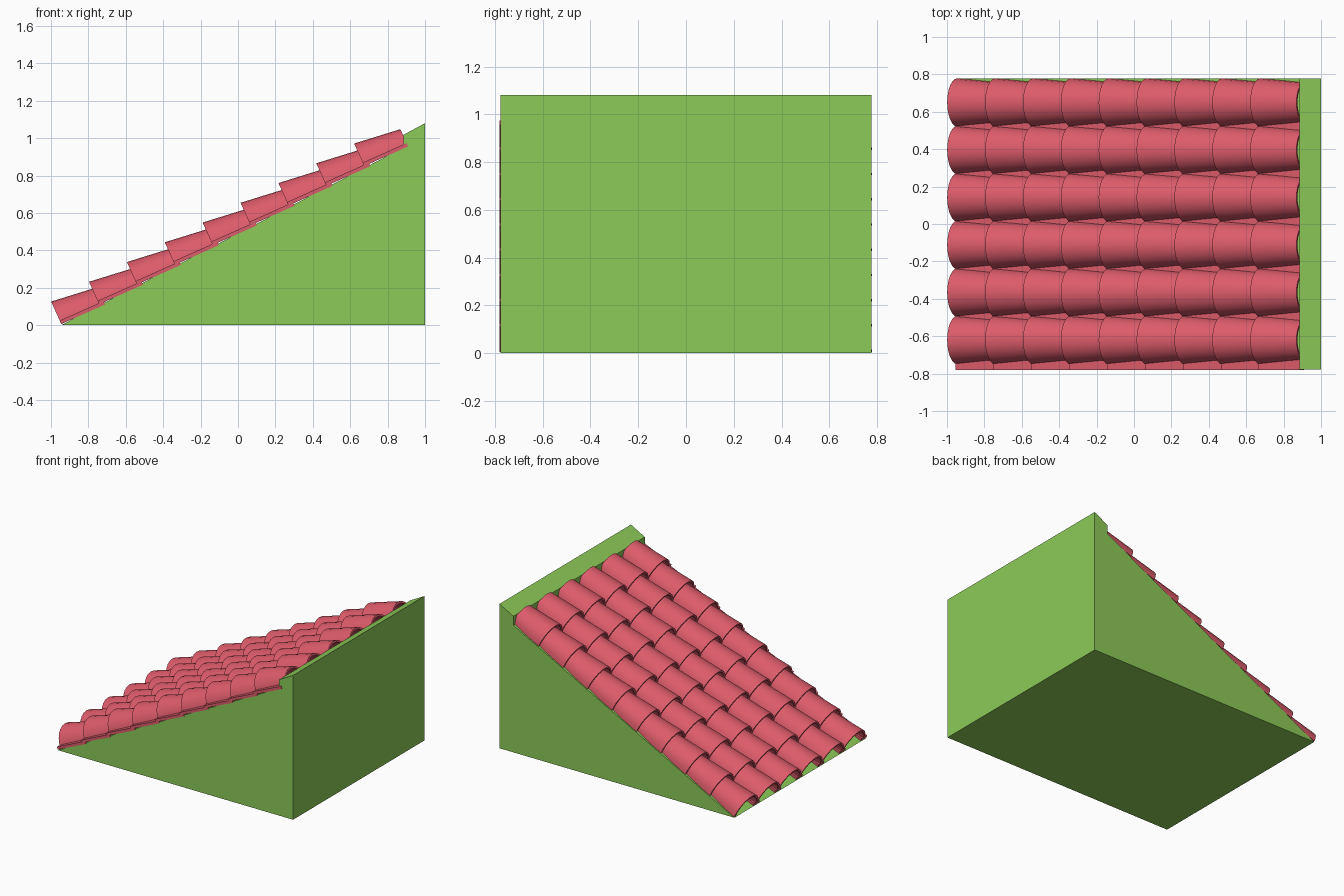
import bpy
import math
from mathutils import Vector

cube = bpy.data.objects.get("Cube")
if cube:
    bpy.data.objects.remove(cube, do_unlink=True)


def material(name, color):
    mat = bpy.data.materials.new(name)
    mat.use_nodes = True
    mat.diffuse_color = color
    mat.node_tree.nodes["Principled BSDF"].inputs["Base Color"].default_value = color
    return mat


def loft(name, start, end, mat):
    """Closed solid between two matching rings of points."""
    n = len(start)
    faces = [(i, (i + 1) % n, n + (i + 1) % n, n + i) for i in range(n)]
    if n > 12:  # hollow shell ring: cap with strips between outer and inner arcs
        for k in (0, n):
            faces += [(k + i, k + n - 1 - i, k + n - 2 - i, k + i + 1) for i in range(n // 2 - 1)]
    else:
        faces += [tuple(range(n)), tuple(range(n, 2 * n))]
    mesh = bpy.data.meshes.new(name)
    mesh.from_pydata(list(start) + list(end), [], faces)
    mesh.materials.append(mat)
    obj = bpy.data.objects.new(name, mesh)
    bpy.context.collection.objects.link(obj)
    bpy.ops.object.select_all(action='DESELECT')
    obj.select_set(True)
    bpy.context.view_layer.objects.active = obj
    bpy.ops.object.mode_set(mode='EDIT')
    bpy.ops.mesh.select_all(action='SELECT')
    bpy.ops.mesh.normals_make_consistent(inside=False)
    bpy.ops.object.mode_set(mode='OBJECT')
    return obj


def repeat(obj):
    """Nine rows up the slope, six columns across."""
    for count, step in ((9, (0.2025, 0, 0.1056)), (6, (0, 0.254, 0))):
        mod = obj.modifiers.new("repeat", 'ARRAY')
        mod.count = count
        mod.use_relative_offset = False
        mod.use_constant_offset = True
        mod.constant_offset_displace = step


green = material("grass green", (0.265, 0.59, 0.098, 1))
red = material("clay red", (0.72, 0.105, 0.145, 1))

# Wedge body with a raised ridge along its high edge
profile = [(-0.945, 0), (1, 0), (1, 1.08), (0.885, 1.018), (0.885, 0.95)]
loft("roof_base", [(x, -0.777, z) for x, z in profile],
     [(x, 0.777, z) for x, z in profile], green)

# Tile frame: along the tile, across it, and away from the roof
LENGTH = 0.257
origin = Vector((-0.945, -0.62, 0.006))
along = Vector((0.913, 0, 0.408))
away = Vector((-0.408, 0, 0.913))


def place(u, v, w):
    return origin + along * u + Vector((0, v, 0)) + away * w


def arch(u, half_width, height, segments=12, wall=0.014):
    angles = [math.pi * i / segments for i in range(segments + 1)]
    outer = [place(u, half_width * math.cos(a), height * math.sin(a)) for a in angles]
    inner = [place(u, (half_width - wall) * math.cos(a), (height - wall) * math.sin(a))
             for a in reversed(angles)]
    return outer + inner


# Tapered hollow barrels
barrel = loft("tile_barrels", arch(0, 0.129, 0.132), arch(LENGTH, 0.106, 0.101), red)
bpy.ops.object.shade_smooth_by_angle(angle=math.radians(35))
repeat(barrel)

# Flat side flanges filling the valleys
strip = [(-0.161, 0), (-0.095, 0), (-0.095, 0.02), (-0.161, 0.02)]
flange = loft("tile_flanges", [place(0, v, w) for v, w in strip],
              [place(LENGTH, v, w) for v, w in strip], red)
repeat(flange)
